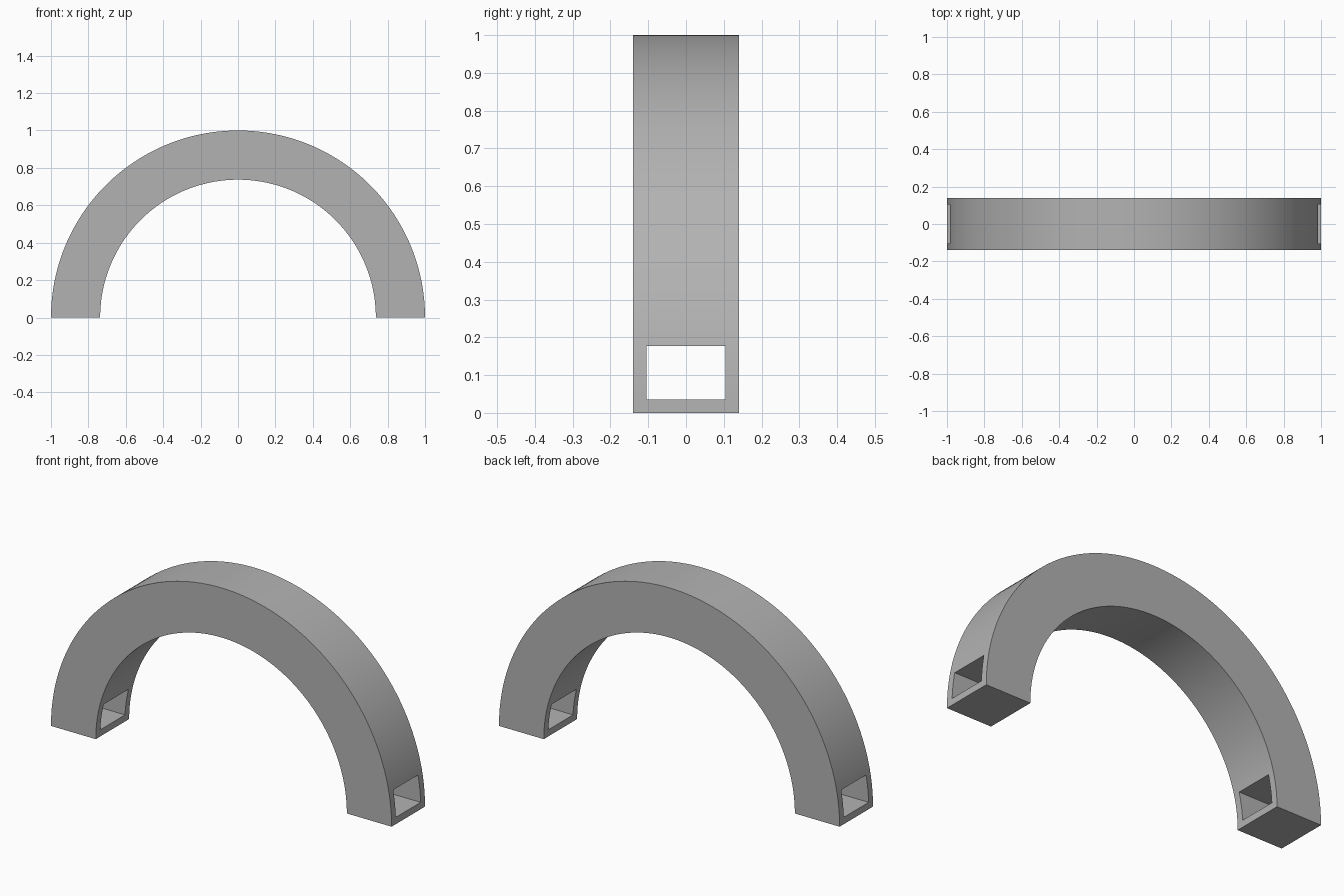
import bpy
import bmesh
from math import cos, sin, pi, radians
from mathutils import Matrix

OUTER, INNER, HALF_DEPTH, STEPS = 1.0, 0.737, 0.14, 96
SLOT_LOW, SLOT_HIGH, SLOT_HALF_WIDTH = 0.036, 0.177, 0.104

old = bpy.data.objects.get("Cube")
if old:
    bpy.data.objects.remove(old, do_unlink=True)

# Plain grey
grey = bpy.data.materials.new("grey")
grey.use_nodes = True
colour = (0.45, 0.45, 0.45, 1)
grey.diffuse_color = colour
grey.node_tree.nodes["Principled BSDF"].inputs["Base Color"].default_value = colour


def make_object(name, bm):
    bmesh.ops.recalc_face_normals(bm, faces=bm.faces)
    mesh = bpy.data.meshes.new(name)
    bm.to_mesh(mesh)
    bm.free()
    mesh.materials.append(grey)
    obj = bpy.data.objects.new(name, mesh)
    bpy.context.collection.objects.link(obj)
    return obj


# Half ring: a rectangular section swept round half a turn
bm = bmesh.new()
corners = [(OUTER, -HALF_DEPTH), (OUTER, HALF_DEPTH),
           (INNER, HALF_DEPTH), (INNER, -HALF_DEPTH)]
rings = []
for i in range(STEPS + 1):
    a = pi * i / STEPS
    rings.append([bm.verts.new((r * cos(a), y, r * sin(a))) for r, y in corners])
for r0, r1 in zip(rings, rings[1:]):
    for k in range(4):
        n = (k + 1) % 4
        bm.faces.new((r0[k], r0[n], r1[n], r1[k]))
bm.faces.new(rings[0])
bm.faces.new(rings[-1])
arch = make_object("arch", bm)

# Rectangular slot through both feet
bm = bmesh.new()
size = (3, 2 * SLOT_HALF_WIDTH, SLOT_HIGH - SLOT_LOW, 1)
place = Matrix.Translation((0, 0, (SLOT_LOW + SLOT_HIGH) / 2))
bmesh.ops.create_cube(bm, size=1, matrix=place @ Matrix.Diagonal(size))
cutter = make_object("slot_cutter", bm)
cutter.hide_render = True

cut = arch.modifiers.new("slots", 'BOOLEAN')
cut.operation = 'DIFFERENCE'
cut.solver = 'EXACT'
cut.object = cutter

bpy.ops.object.select_all(action='DESELECT')
bpy.context.view_layer.objects.active = arch
arch.select_set(True)
bpy.ops.object.modifier_apply(modifier=cut.name)
bpy.data.objects.remove(cutter, do_unlink=True)
bpy.ops.object.shade_smooth_by_angle(angle=radians(30))
